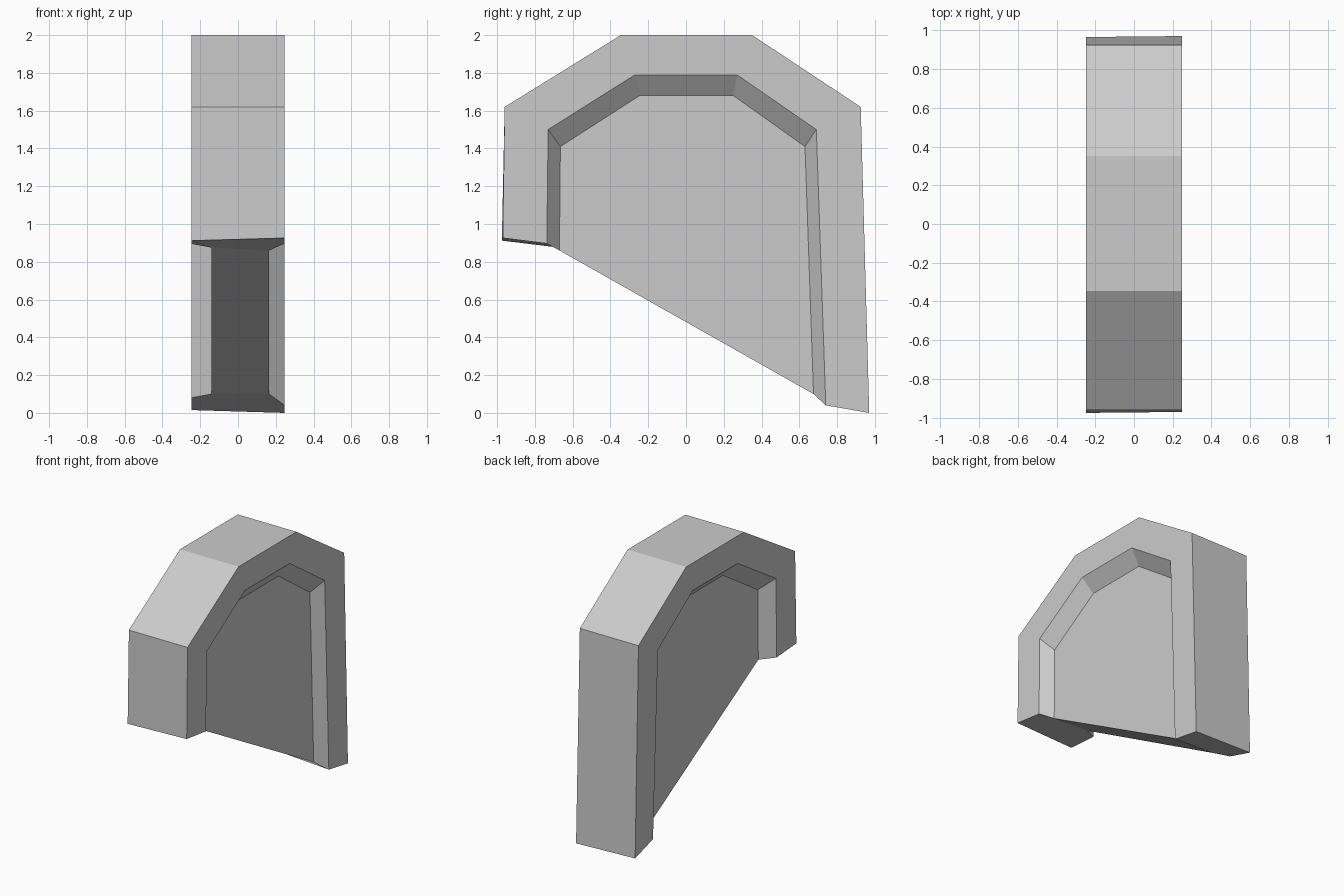
import bpy, bmesh

cube = bpy.data.objects.get("Cube")
if cube:
    bpy.data.objects.remove(cube)

grey = bpy.data.materials.new("plain_grey")
grey.use_nodes = True
grey.diffuse_color = (0.6, 0.6, 0.6, 1)
grey.node_tree.nodes["Principled BSDF"].inputs["Base Color"].default_value = (0.6, 0.6, 0.6, 1)

# Upper outlines in (y, z), shared by both sides, from front to back
OUTER = [(-0.96, 1.62), (-0.345, 2.0), (0.35, 2.0), (0.925, 1.62)]
RIM = [(-0.73, 1.50), (-0.27, 1.79), (0.27, 1.79), (0.69, 1.50)]
PANEL = [(-0.665, 1.41), (-0.245, 1.68), (0.25, 1.68), (0.63, 1.41)]

bm = bmesh.new()


def path(x, front, upper, back):
    """Open arch of vertices from the front foot to the back foot."""
    return [bm.verts.new((x, y, z)) for y, z in [front, *upper, back]]


def bridge(a, b):
    """Quads between two arches."""
    for i in range(len(a) - 1):
        bm.faces.new((a[i], a[i + 1], b[i + 1], b[i]))


# Each side: outer edge, inner edge of the rim, recessed panel
left = [path(0.247, (-0.97, 0.926), OUTER, (0.97, 0.0)),
        path(0.247, (-0.737, 0.897), RIM, (0.74, 0.04)),
        path(0.165, (-0.67, 0.86), PANEL, (0.675, 0.10))]
right = [path(-0.247, (-0.975, 0.912), OUTER, (0.965, 0.015)),
         path(-0.247, (-0.737, 0.895), RIM, (0.75, 0.08)),
         path(-0.14, (-0.67, 0.875), PANEL, (0.68, 0.10))]

# Rim faces, sloped recess walls and flat panels
for outer, rim, panel in (left, right):
    bridge(outer, rim)
    bridge(rim, panel)
    bm.faces.new(panel)

# Outer shell across the width
bridge(left[0], right[0])

# Underside: front foot, sloped panel edge, back foot
for end in (0, -1):
    bm.faces.new([p[end] for p in left] + [p[end] for p in reversed(right)])
bm.faces.new((left[2][0], left[2][-1], right[2][-1], right[2][0]))

bmesh.ops.recalc_face_normals(bm, faces=bm.faces)
mesh = bpy.data.meshes.new("arched_guard")
bm.to_mesh(mesh)
bm.free()
mesh.materials.append(grey)
guard = bpy.data.objects.new("arched_guard", mesh)
bpy.context.collection.objects.link(guard)
